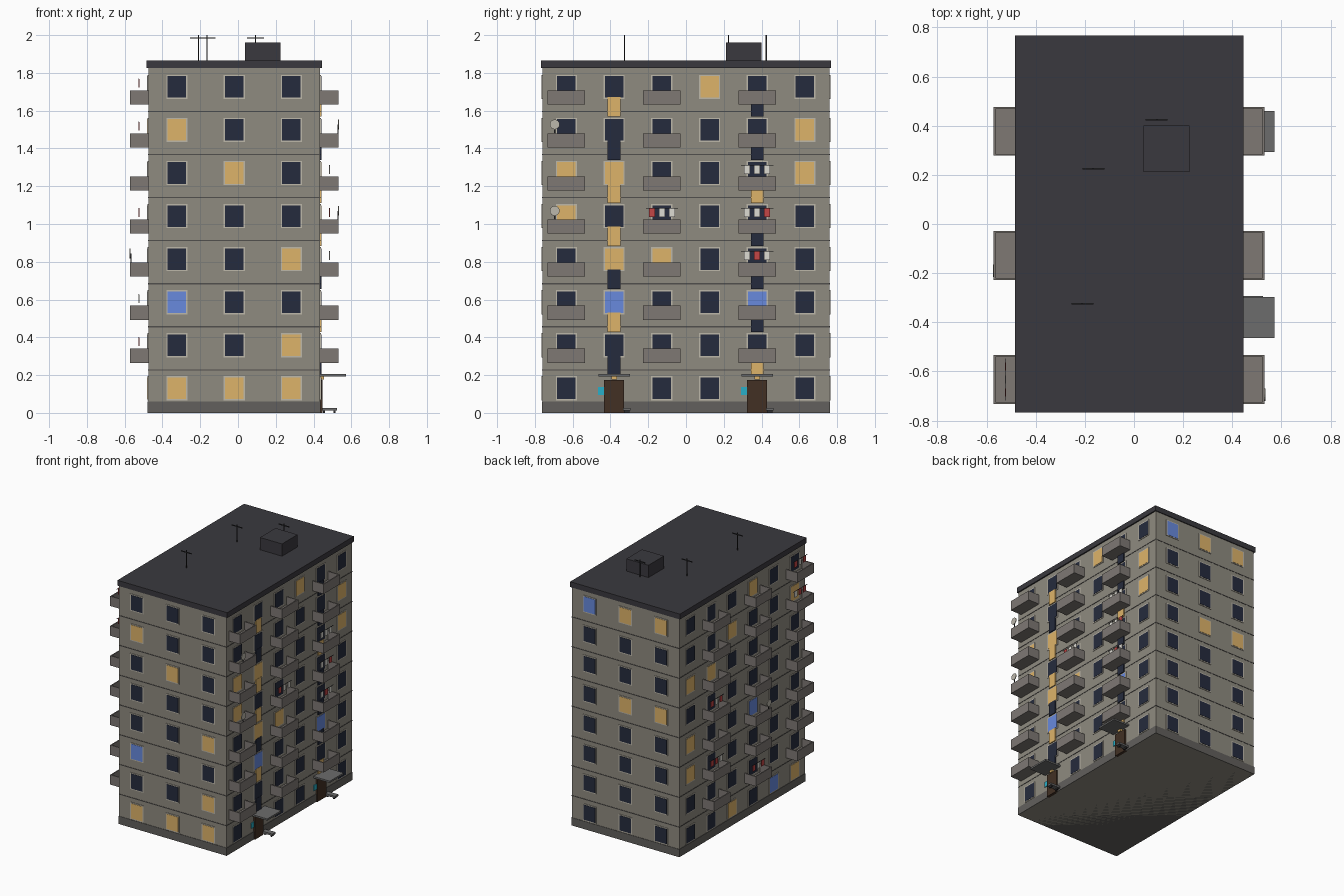
import bpy, bmesh, math
from mathutils import Matrix, Vector

if "Cube" in bpy.data.objects:
    bpy.data.objects.remove(bpy.data.objects["Cube"])

X0, X1, Y0, Y1 = -0.475, 0.435, -0.76, 0.76      # outer wall planes
FH, FLOORS = 0.228, 8
CX = (X0 + X1) / 2
COLS_X = [CX - 0.303, CX, CX + 0.303]
COLS_Y = [-0.633 + 0.2525 * i for i in range(6)]


def material(name, r, g, b):
    m = bpy.data.materials.new(name)
    lin = [((c / 255 + 0.055) / 1.055) ** 2.4 for c in (r, g, b)]
    m.diffuse_color = (*lin, 1)
    m.use_nodes = True
    m.node_tree.nodes["Principled BSDF"].inputs["Base Color"].default_value = m.diffuse_color
    return m


MATS = {n: material(n, *c) for n, c in {
    "concrete": (143, 139, 128), "plinth": (98, 96, 93), "seam": (80, 78, 76),
    "roof": (58, 57, 62), "frame": (190, 184, 170), "dark": (37, 43, 61),
    "lit": (222, 180, 106), "blue": (104, 138, 222), "balcony": (126, 120, 116),
    "door": (66, 48, 36), "cyan": (40, 175, 200), "canopy": (108, 108, 108),
    "white": (222, 220, 212), "red": (196, 70, 70), "metal": (45, 45, 48),
    "dish": (188, 184, 172)}.items()}
parts = {}


def part(name, mat):
    return parts.setdefault(name, (bmesh.new(), mat))[0]


def box(name, mat, x0, x1, y0, y1, z0, z1):
    c = Vector(((x0 + x1) / 2, (y0 + y1) / 2, (z0 + z1) / 2))
    size = (abs(x1 - x0), abs(y1 - y0), abs(z1 - z0), 1)
    bmesh.ops.create_cube(part(name, mat), size=1,
                          matrix=Matrix.Translation(c) @ Matrix.Diagonal(size))


def wall_box(name, mat, side, u, w, z0, z1, d0, d1):
    """Box on a facade: u along the wall, d measured outward from it."""
    if side in ("right", "left"):
        s, p = (1, X1) if side == "right" else (-1, X0)
        box(name, mat, p + s * d0, p + s * d1, u - w / 2, u + w / 2, z0, z1)
    else:
        s, p = (1, Y1) if side == "back" else (-1, Y0)
        box(name, mat, u - w / 2, u + w / 2, p + s * d0, p + s * d1, z0, z1)


def window(side, u, floor, kind):
    z = 0.13 + FH * floor
    wall_box("window_frames", "frame", side, u, 0.112, z - 0.064, z + 0.064, -0.01, 0.004)
    wall_box("window_panes_" + kind, kind, side, u, 0.098, z - 0.057, z + 0.057, -0.01, 0.006)


# Main block, plinth, floor seams, roof slab, lift house
box("wall_block", "concrete", X0, X1, Y0, Y1, 0.0, 1.827)
box("plinth", "plinth", X0 - .003, X1 + .003, Y0 - .003, Y1 + .003, 0, 0.06)
for k in range(1, FLOORS):
    z = FH * k
    box("floor_seams", "seam", X0 - .002, X1 + .002, Y0 - .002, Y1 + .002, z - .003, z + .003)
box("roof_slab", "roof", X0 - .01, X1 + .01, Y0 - .007, Y1 + .007, 1.825, 1.866)
box("lift_house", "roof", 0.038, 0.225, 0.212, 0.4, 1.86, 1.96)

# Windows: (column, floor) of the lit and blue ones on each side
GLOW = {
    "front": ({(0, 0), (1, 0), (2, 0), (2, 1), (2, 3), (1, 5), (0, 6)}, {(0, 2)}),
    "back": ({(1, 7), (0, 7), (1, 4), (0, 4)}, {(2, 7)}),
    "right": ({(1, 3), (2, 3), (0, 4), (0, 5), (1, 5), (5, 5), (5, 6), (3, 7)},
              {(1, 2), (4, 2)}),
    "left": ({(5, 5), (5, 3), (5, 2), (4, 5), (3, 6), (3, 0), (2, 7), (0, 6), (0, 0)},
             {(2, 3), (1, 0)})}
for side, (lit, blue) in GLOW.items():
    for c, u in enumerate(COLS_X if side in ("front", "back") else COLS_Y):
        for f in range(FLOORS):
            if side == "right" and f == 0 and c in (1, 4):
                continue                          # entrances
            kind = "lit" if (c, f) in lit else "blue" if (c, f) in blue else "dark"
            window(side, u, f, kind)

# Stairwell half-landing windows, from the lowest up
for c, lit in ((1, {2, 4, 5, 7}), (4, {1, 5})):
    for k in range(1, FLOORS):
        kind, z = ("lit" if k in lit else "dark"), FH * k + 0.024
        wall_box("stair_windows_" + kind, kind, "right", COLS_Y[c], 0.068,
                 z - 0.052, z + 0.052, -0.01, 0.008)

# Entrances: door, canopy, lamp, intercom panel, bench
for c in (1, 4):
    u = COLS_Y[c]
    wall_box("entrance_doors", "door", "right", u, 0.106, 0, 0.175, -0.01, 0.012)
    wall_box("entrance_canopies", "canopy", "right", u, 0.168, 0.192, 0.205, -0.01, 0.138)
    wall_box("entrance_lamps", "lit", "right", u, 0.03, 0.176, 0.192, 0, 0.02)
    wall_box("intercom_panels", "cyan", "right", u - 0.068, 0.034, 0.095, 0.136, -0.01, 0.006)
    wall_box("benches", "canopy", "right", u + 0.067, 0.04, 0.012, 0.026, 0.005, 0.09)
    for d in (0.015, 0.07):
        wall_box("bench_legs", "metal", "right", u + 0.067, 0.03, 0, 0.013, d, d + 0.01)

# Balconies: open trays with floor, front parapet and two cheeks
W, D, T = 0.198, 0.096, 0.008
for side in ("right", "left"):
    for c in (0, 2, 4):
        for f in range(1, FLOORS):
            u, z = COLS_Y[c], 0.037 + FH * f
            wall_box("balcony_floors", "balcony", side, u, W, z, z + 0.012, -0.005, D)
            wall_box("balcony_parapets", "balcony", side, u, W, z, z + 0.075, D - T, D)
            for s in (-1, 1):
                wall_box("balcony_cheeks", "balcony", side, u + s * (W - T) / 2, T,
                         z, z + 0.075, -0.005, D - T)

# Laundry lines: side, column, floor, colours
LAUNDRY = [("right", 4, 5, "www"), ("right", 4, 4, "wwr"), ("right", 2, 4, "rww"),
           ("right", 4, 3, "wrw"), ("left", 4, 4, "rwr"), ("left", 4, 2, "wrr"),
           ("left", 2, 1, "rwr"), ("left", 0, 6, "rrw"), ("left", 0, 7, "rwr")]
for side, c, f, cols in LAUNDRY:
    u, z = COLS_Y[c], 0.172 + FH * f
    wall_box("laundry_lines", "metal", side, u, 0.17, z - .0015, z + .0015, 0.048, 0.051)
    for i, k in enumerate(cols):
        kind = "red" if k == "r" else "white"
        wall_box("laundry_" + kind, kind, side, u + (i - 1) * 0.053, 0.032,
                 z - 0.046, z, 0.047, 0.051)

# Satellite dishes on parapets, with short arms
for s, y, z in ((1, -0.695, 1.527), (1, -0.695, 1.07), (-1, -0.19, 0.843)):
    x = X1 + 0.098 if s > 0 else X0 - 0.096
    bmesh.ops.create_cone(part("satellite_dishes", "dish"), cap_ends=True, segments=16,
                          radius1=0.026, radius2=0.026, depth=0.005,
                          matrix=Matrix.Translation((x, y, z)) @ Matrix.Rotation(math.pi / 2, 4, 'Y'))
    box("dish_arms", "metal", x - s * .007, x - s * .002, y - .003, y + .003, z - 0.05, z)

# Roof aerials
for x, y in ((-0.165, 0.225), (-0.21, -0.325), (0.092, 0.425)):
    box("aerial_masts", "metal", x - .003, x + .003, y - .003, y + .003, 1.86, 2.0)
    box("aerial_bars", "metal", x - .045, x + .045, y - .003, y + .003, 1.982, 1.988)

# Turn the collected parts into objects
for name, (bm, mat) in parts.items():
    me = bpy.data.meshes.new(name)
    bm.to_mesh(me)
    bm.free()
    me.materials.append(MATS[mat])
    bpy.context.collection.objects.link(bpy.data.objects.new(name, me))
